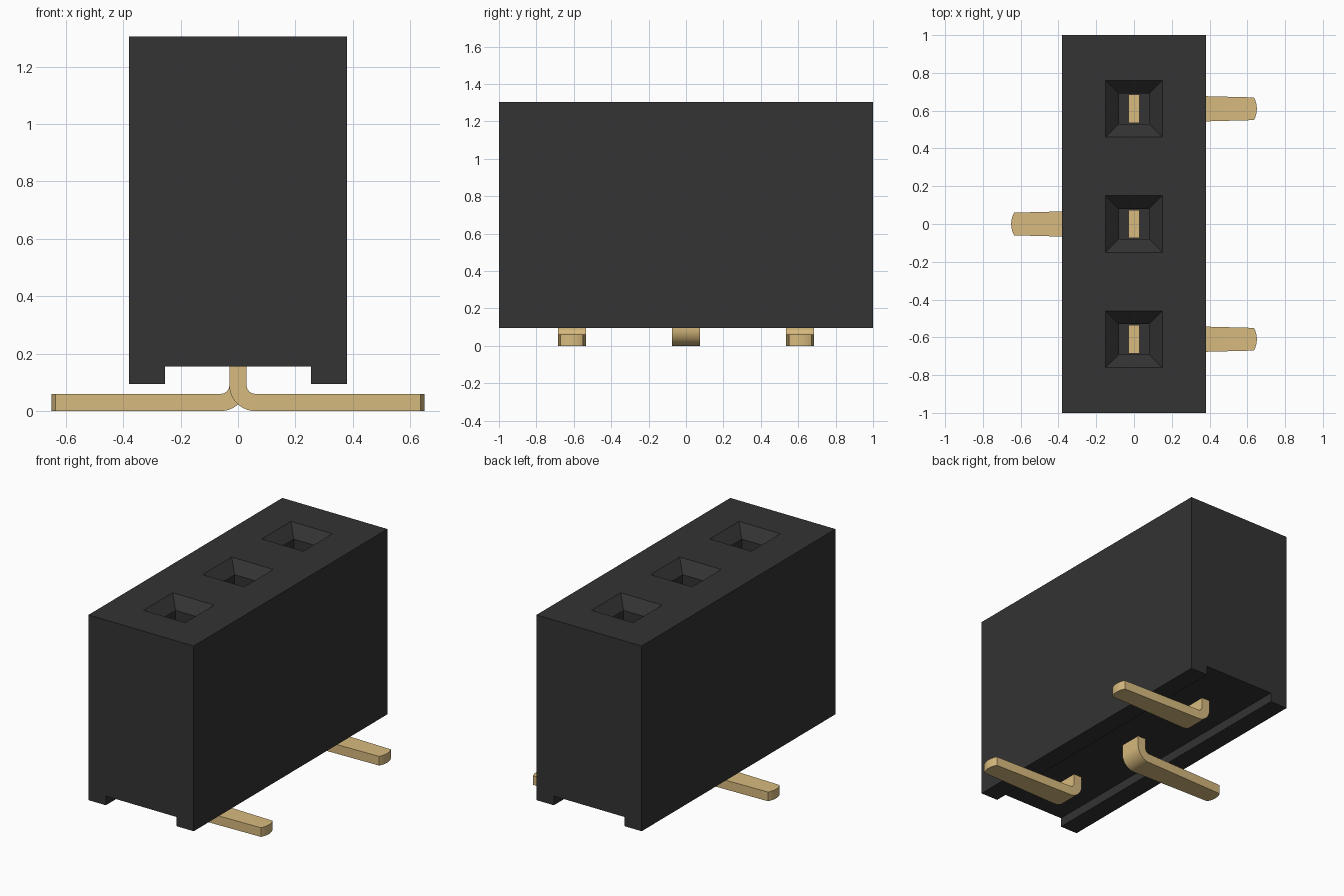
import bpy, bmesh, math

if "Cube" in bpy.data.objects:
    bpy.data.objects.remove(bpy.data.objects["Cube"], do_unlink=True)


def material(name, colour):
    m = bpy.data.materials.new(name)
    m.use_nodes = True
    m.diffuse_color = (*colour, 1)
    bsdf = m.node_tree.nodes["Principled BSDF"]
    bsdf.inputs["Base Color"].default_value = (*colour, 1)
    bsdf.inputs["Roughness"].default_value = 0.6
    return m


black = material("black plastic", (0.033, 0.033, 0.033))
gold = material("pale gold metal", (0.68, 0.49, 0.21))


def loft(bm, rings):
    """Skin a list of equal-length point rings and cap both ends."""
    rows = [[bm.verts.new(p) for p in ring] for ring in rings]
    n = len(rows[0])
    for a, b in zip(rows, rows[1:]):
        for i in range(n):
            j = (i + 1) % n
            bm.faces.new((a[i], a[j], b[j], b[i]))
    bm.faces.new(rows[0][::-1])
    bm.faces.new(rows[-1])


def finish(bm, name, mat):
    bmesh.ops.recalc_face_normals(bm, faces=bm.faces)
    mesh = bpy.data.meshes.new(name)
    bm.to_mesh(mesh)
    bm.free()
    ob = bpy.data.objects.new(name, mesh)
    bpy.context.collection.objects.link(ob)
    mesh.materials.append(mat)
    return ob


TOP, BOTTOM, CHANNEL = 1.305, 0.095, 0.155
PITCH = 0.61
SHAFT_FLOOR = 0.5
positions = [-PITCH, 0, PITCH]

# Housing: block with a channel along its underside
half = [(0.255, CHANNEL), (0.255, BOTTOM), (0.38, BOTTOM), (0.38, TOP)]
profile = half + [(-x, z) for x, z in reversed(half)]
bm = bmesh.new()
loft(bm, [[(x, y, z) for x, z in profile] for y in (-1, 1)])
housing = finish(bm, "housing", black)

# Sockets: funnel mouths leading into square shafts
bm = bmesh.new()
for y in positions:
    levels = [(0.20, TOP + 0.05), (0.08, TOP - 0.07), (0.08, SHAFT_FLOOR)]
    loft(bm, [[(-r, y - r, z), (r, y - r, z), (r, y + r, z), (-r, y + r, z)]
              for r, z in levels])
cutter = finish(bm, "socket_cutter", black)
cutter.hide_render = True
cut = housing.modifiers.new("sockets", 'BOOLEAN')
cut.operation = 'DIFFERENCE'
cut.solver = 'EXACT'
cut.object = cutter
bpy.context.view_layer.objects.active = housing
bpy.ops.object.modifier_apply(modifier=cut.name)
bpy.data.objects.remove(cutter, do_unlink=True)

# Pins: flat strips bent outward, tapering to a rounded foot
THICK, WIDTH, BEND = 0.06, 0.075, 0.03


def make_pin(name, y, side):
    outer = BEND + THICK
    cx = outer - THICK / 2
    # each section: outer point, inner point, half width
    sections = [((-THICK / 2, SHAFT_FLOOR + 0.05), (THICK / 2, SHAFT_FLOOR + 0.05), WIDTH)]
    steps = 10
    for i in range(steps + 1):
        a = math.pi / 2 * i / steps
        c, s = math.cos(a), math.sin(a)
        sections.append(((cx - outer * c, outer - outer * s),
                         (cx - BEND * c, outer - BEND * s), WIDTH))
    for x, w in [(0.635, 0.06), (0.642, 0.045), (0.648, 0.025), (0.65, 0.008)]:
        sections.append(((x, 0), (x, THICK), w))
    rings = []
    for (ox, oz), (ix, iz), w in sections:
        rings.append([(side * ox, y - w, oz), (side * ox, y + w, oz),
                      (side * ix, y + w, iz), (side * ix, y - w, iz)])
    bm = bmesh.new()
    loft(bm, rings)
    ob = finish(bm, name, gold)
    bpy.ops.object.select_all(action='DESELECT')
    ob.select_set(True)
    bpy.context.view_layer.objects.active = ob
    bpy.ops.object.shade_smooth_by_angle(angle=math.radians(30))


for label, y, side in zip(("front", "middle", "back"), positions, (1, -1, 1)):
    make_pin(label + "_pin", y, side)
